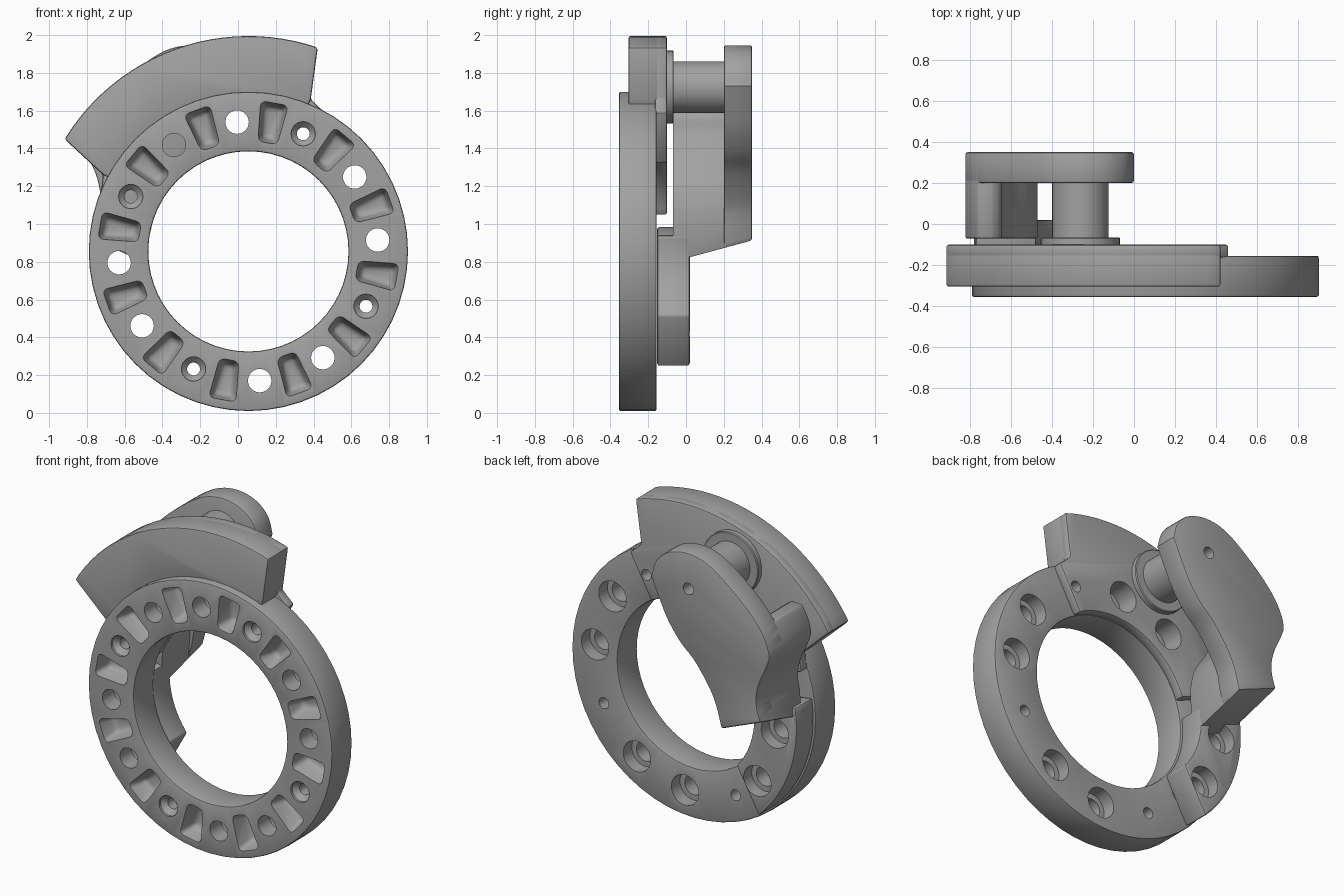
import bpy, bmesh
from math import cos, sin, pi, radians
from mathutils import Vector

if "Cube" in bpy.data.objects:
    bpy.data.objects.remove(bpy.data.objects["Cube"])

CX, CZ = 0.055, 0.855          # ring axis
R_IN, R_OUT, R_HOLE = 0.53, 0.845, 0.687
BACK = -0.155                  # rear face of the ring

steel = bpy.data.materials.new("plain grey")
steel.use_nodes = True
GREY = (0.36, 0.36, 0.36, 1)
steel.diffuse_color = GREY
steel.node_tree.nodes["Principled BSDF"].inputs["Base Color"].default_value = GREY


def polar(angle, r, side=0.0):
    a = radians(angle)
    return (CX + r * cos(a) - side * sin(a), CZ + r * sin(a) + side * cos(a))


def arc(a0, a1, r, n=24):
    return [polar(a0 + (a1 - a0) * i / n, r) for i in range(n + 1)]


def spline(pts, n=5):
    # smooth curve through the given points
    p = [Vector(q) for q in [pts[0]] + pts + [pts[-1]]]
    out = []
    for a, b, c, d in zip(p, p[1:], p[2:], p[3:]):
        for i in range(n):
            t = i / n
            out.append(tuple(b + (c - a) * t / 2 + (a * 2 - b * 5 + c * 4 - d) * t * t / 2
                             + (b * 3 - a - c * 3 + d) * t ** 3 / 2))
    return out + [tuple(pts[-1])]


def add_loft(bm, loops, closed=False):
    # skin rings of vertices, then cap them or close them into a tube
    rings = [[bm.verts.new(v) for v in loop] for loop in loops]
    n = len(rings[0])
    pairs = list(zip(rings, rings[1:])) + ([(rings[-1], rings[0])] if closed else [])
    for a, b in pairs:
        for i in range(n):
            bm.faces.new((a[i], a[(i + 1) % n], b[(i + 1) % n], b[i]))
    if not closed:
        bm.faces.new(rings[0])
        bm.faces.new(rings[-1])
    return rings


def add_lathe(bm, centre, profile, n=32, closed=False):
    x, z = centre
    add_loft(bm, [[(x + r * cos(2 * pi * i / n), y, z + r * sin(2 * pi * i / n))
                   for i in range(n)] for r, y in profile], closed)


def finish(name, bm, bevel=0.0, cutter=None):
    bmesh.ops.recalc_face_normals(bm, faces=bm.faces)
    mesh = bpy.data.meshes.new(name)
    bm.to_mesh(mesh)
    bm.free()
    mesh.materials.append(steel)
    ob = bpy.data.objects.new(name, mesh)
    bpy.context.collection.objects.link(ob)
    if bevel:
        m = ob.modifiers.new("edge", 'BEVEL')
        m.width, m.segments, m.angle_limit = bevel, 2, radians(40)
    if cutter:
        m = ob.modifiers.new("cut", 'BOOLEAN')
        m.object, m.solver = cutter, 'EXACT'
    if bevel or cutter:
        deps = bpy.context.evaluated_depsgraph_get()
        baked = bpy.data.meshes.new_from_object(ob.evaluated_get(deps))
        ob.modifiers.clear()
        ob.data = baked
    bpy.ops.object.select_all(action='DESELECT')
    ob.select_set(True)
    bpy.context.view_layer.objects.active = ob
    bpy.ops.object.shade_smooth_by_angle(angle=radians(35))
    return ob


def prism(name, outline, y0, y1, bevel=0.0, cutter=None, shift=None):
    # extrude an x-z outline along y; shift may move points by depth
    shift = shift or (lambda p, y: p)
    bm = bmesh.new()
    add_loft(bm, [[(q[0], y, q[1]) for q in (shift(p, y) for p in outline)]
                  for y in (y0, y1)])
    return finish(name, bm, bevel, cutter)


# Cutter for the stepped holes, the screw holes and the tapered pockets
bm = bmesh.new()
for k in range(12):
    angle = 5 + 30 * k
    if k % 3 == 2:
        profile = [(0.064, -0.4), (0.064, -0.34), (0.034, -0.31), (0.034, 0.0)]
    else:
        profile = [(0.062, -0.4), (0.062, -0.24), (0.095, -0.24), (0.095, 0.0)]
    add_lathe(bm, polar(angle, R_HOLE), profile)
    loops = []
    for y, grow in ((-0.37, 0.0), (-0.245, -0.025)):
        corners = [polar(angle + 15, r, s * (w + grow)) for r, s, w in
                   ((0.58 - grow, 1, 0.055), (0.80 + grow, 1, 0.077),
                    (0.80 + grow, -1, 0.077), (0.58 - grow, -1, 0.055))]
        loops.append([(x, y, z) for x, z in corners])
    rings = add_loft(bm, loops)
    front = set(rings[0])
    edges = {e for ring in rings for v in ring for e in v.link_edges
             if not (e.verts[0] in front and e.verts[1] in front)}
    bmesh.ops.bevel(bm, geom=list(edges), offset=0.028, segments=3, affect='EDGES',
                    profile=0.5, clamp_overlap=True)
hole_cutter = finish("hole_cutter", bm)

# Main ring
bm = bmesh.new()
add_lathe(bm, (CX, CZ), [(R_IN, -0.355), (R_OUT, -0.355), (R_OUT, BACK), (R_IN, BACK)],
          n=56, closed=True)
finish("ring", bm, 0.01, hole_cutter)

# Counterweight: rear plate that laps the ring, and thick outer sector
tip = [polar(67.7, 0.87)] + arc(71.2, 148.6, 1.14) + [polar(152.2, 0.87)]
plate = (arc(159, 61, R_IN + 0.004) + [polar(61, 0.84), polar(64, 0.85)]
         + tip + [polar(156, 0.85), polar(159, 0.84)])
prism("counterweight_plate", plate, BACK - 0.01, -0.10, 0.012, hole_cutter)
prism("counterweight_body", arc(152.2, 67.7, 0.80) + tip, -0.305, -0.112, 0.012)

# Crank pin with its collar
PIN = polar(110, 0.925)
bm = bmesh.new()
add_lathe(bm, PIN, [(0.193, -0.105), (0.193, -0.07), (0.188, -0.065), (0.137, -0.065),
                    (0.137, 0.22)], n=40)
finish("crank_pin", bm)

# Arm foot: clamped ring segment with two stepped holes
bm = bmesh.new()
for angle in (185, 215):
    add_lathe(bm, polar(angle, R_HOLE), [(0.062, -0.4), (0.062, -0.06), (0.095, -0.06),
                                         (0.095, 0.1)])
foot_cutter = finish("foot_cutter", bm)
foot = arc(171, 227, 0.835) + arc(219, 171, 0.537)
prism("arm_foot", foot, -0.153, 0.02, 0.012, foot_cutter)

# Arm: outer plate and the thick wall joining it to the foot
outer = spline([(0.0, 1.73), (-0.035, 1.84), (-0.13, 1.92), (-0.27, 1.945), (-0.42, 1.90),
                (-0.62, 1.75), (-0.76, 1.60), (-0.82, 1.46), (-0.80, 1.37),
                (-0.755, 1.27), (-0.732, 1.18), (-0.735, 1.10), (-0.76, 1.02)])
inner = spline([(-0.487, 0.91), (-0.43, 1.09), (-0.31, 1.27), (-0.20, 1.375),
                (-0.115, 1.49), (-0.055, 1.61), (0.0, 1.73)])[:-1]


def slope(p, y):
    # the lower end of the arm flares down towards the foot
    return (p[0], p[1] - max(0.0, 0.35 - y) * 0.27) if p[1] < 1.05 else p


bm = bmesh.new()
add_lathe(bm, PIN, [(0.036, 0.25), (0.036, 0.45)], n=24)
pin_cutter = finish("pin_cutter", bm)
prism("arm_plate", outer + inner, 0.20, 0.35, 0.012, pin_cutter, slope)
wall = [p for p in outer if p[1] < 1.61 and p[0] < -0.5]
wall += [(-0.487, 0.91)] + spline([(-0.47, 1.08), (-0.50, 1.22), (-0.58, 1.35),
                                   (-0.635, 1.48), (-0.65, 1.57), (-0.69, 1.605)])
prism("arm_wall", wall, -0.07, 0.34, 0.008, None, slope)

for cutter in (hole_cutter, foot_cutter, pin_cutter):
    bpy.data.objects.remove(cutter)
